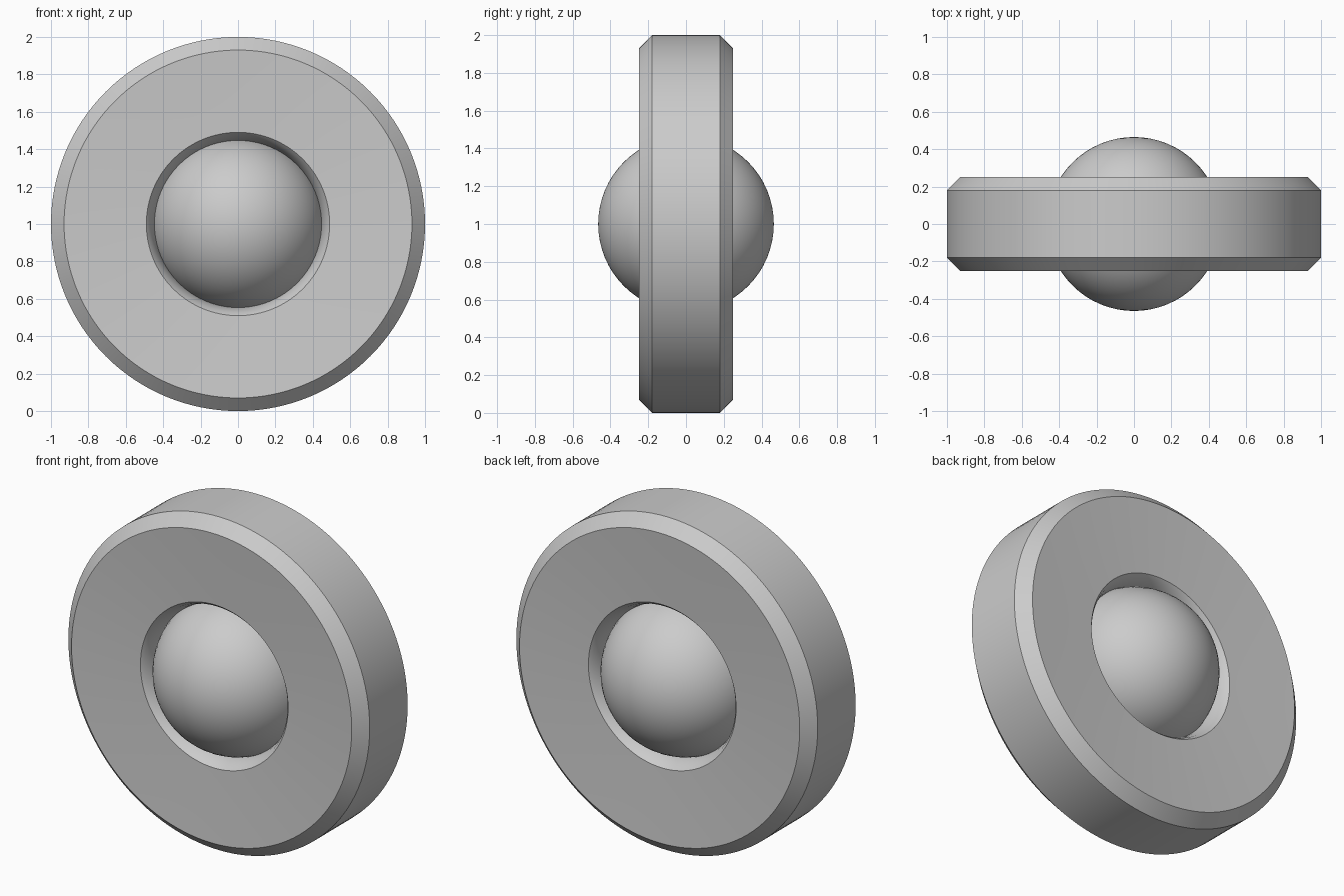
import bpy, bmesh, math
from mathutils import Matrix

if "Cube" in bpy.data.objects:
    bpy.data.objects.remove(bpy.data.objects["Cube"])

SEG = 128
CENTRE_Z = 1.0


def finish(name, bm, angle):
    bmesh.ops.recalc_face_normals(bm, faces=bm.faces)
    mesh = bpy.data.meshes.new(name)
    bm.to_mesh(mesh)
    bm.free()
    obj = bpy.data.objects.new(name, mesh)
    bpy.context.collection.objects.link(obj)
    bpy.ops.object.select_all(action='DESELECT')
    obj.select_set(True)
    bpy.context.view_layer.objects.active = obj
    bpy.ops.object.shade_smooth_by_angle(angle=math.radians(angle))
    return obj


def lathe(name, profile):
    """Revolve a closed (radius, y) profile around the y axis."""
    bm = bmesh.new()
    rings = []
    for i in range(SEG):
        a = 2 * math.pi * i / SEG
        rings.append([bm.verts.new((r * math.cos(a), y, CENTRE_Z + r * math.sin(a)))
                      for r, y in profile])
    n = len(profile)
    for i in range(SEG):
        p, q = rings[i], rings[(i + 1) % SEG]
        for k in range(n):
            m = (k + 1) % n
            bm.faces.new((p[k], p[m], q[m], q[k]))
    return finish(name, bm, 35)


# Wheel ring: chamfered rim, slightly dished faces, rounded hole edge
half = [(1.0, 0.18), (0.93, 0.25), (0.71, 0.236), (0.49, 0.225),
        (0.473, 0.205), (0.455, 0.16), (0.445, 0.12)]
front = [(r, -y) for r, y in half]
lathe("wheel_ring", front + half[::-1])

# Centre ball, poles along the wheel axis
bm = bmesh.new()
bmesh.ops.create_uvsphere(
    bm, u_segments=64, v_segments=32, radius=0.465,
    matrix=Matrix.Translation((0, 0, CENTRE_Z)) @ Matrix.Rotation(math.pi / 2, 4, 'X'))
finish("centre_ball", bm, 60)
